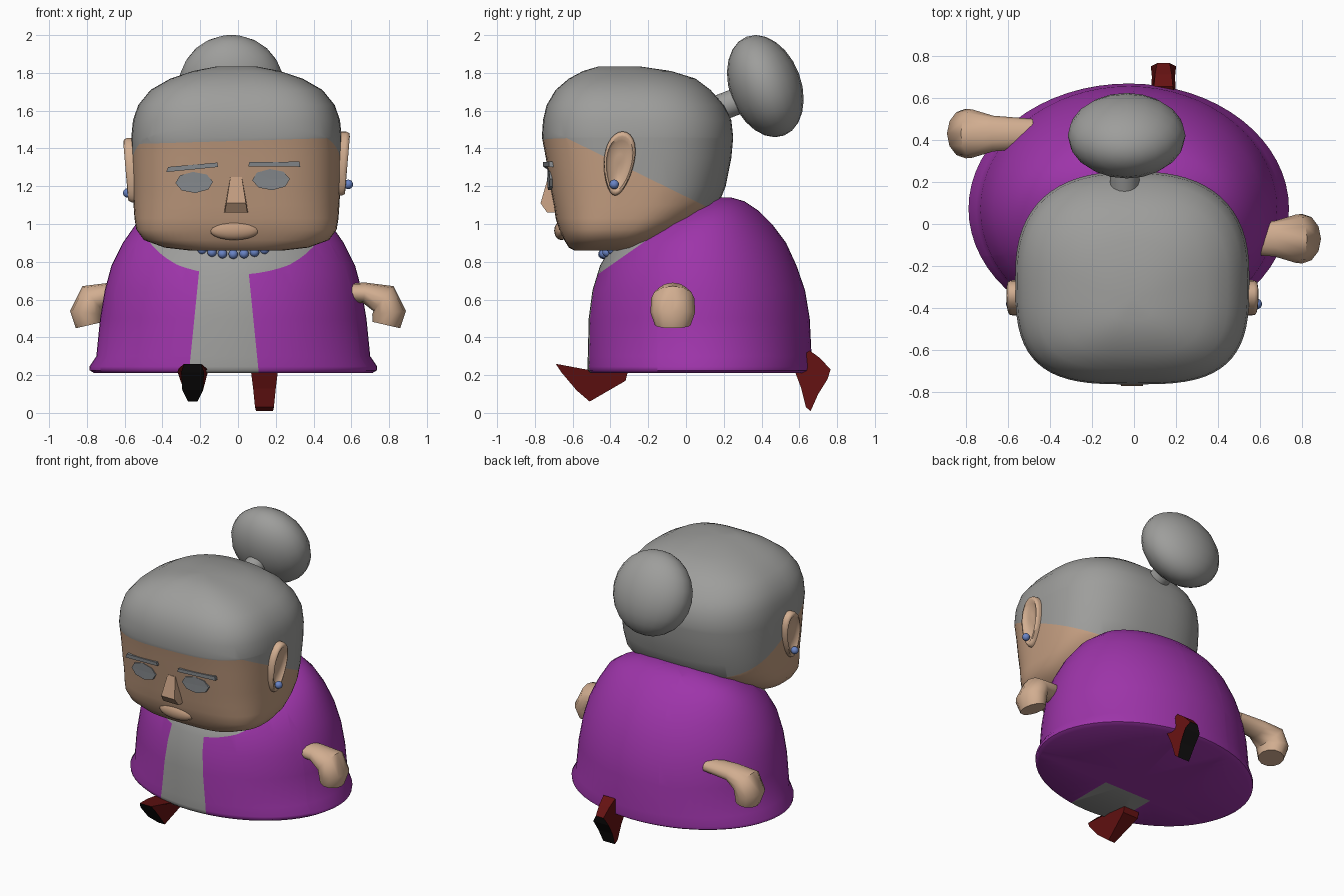
import bpy, bmesh
from math import sin, cos, pi, radians
from mathutils import Vector

cube = bpy.data.objects.get("Cube")
if cube:
    bpy.data.objects.remove(cube)


def material(name, r, g, b):
    m = bpy.data.materials.new(name)
    m.use_nodes = True
    m.diffuse_color = (r, g, b, 1)
    bsdf = next(n for n in m.node_tree.nodes if n.type == 'BSDF_PRINCIPLED')
    bsdf.inputs["Base Color"].default_value = (r, g, b, 1)
    bsdf.inputs["Roughness"].default_value = 0.8
    return m


GREY = material("soft grey", .34, .34, .33)
PURPLE = material("purple", .34, .035, .40)
FACE = material("face skin", .54, .335, .215)
SKIN = material("light skin", .64, .42, .28)
EYE = material("slate grey", .23, .245, .26)
BLUE = material("bead blue", .14, .23, .56)
RED = material("dark red", .13, .006, .006)
BLACK = material("sole black", .006, .005, .005)


def finish(ob, mats, smooth):
    for m in mats:
        ob.data.materials.append(m)
    bpy.ops.object.select_all(action='DESELECT')
    ob.select_set(True)
    bpy.context.view_layer.objects.active = ob
    if smooth:
        bpy.ops.object.shade_smooth_by_angle(angle=radians(smooth))
    return ob


def skin(name, rings, mats, smooth=50, cuts=(), rule=None):
    """Join rings of points into a closed skin, cut it by planes, colour it by a rule."""
    bm = bmesh.new()
    loops = [[bm.verts.new(p) for p in ring] for ring in rings]
    n = len(loops[0])
    for a, b in zip(loops, loops[1:]):
        for i in range(n):
            j = (i + 1) % n
            bm.faces.new((a[i], a[j], b[j], b[i]))
    for loop in (loops[0], loops[-1]):
        pole = bm.verts.new(sum((v.co for v in loop), Vector()) / n)
        for i in range(n):
            bm.faces.new((loop[i], loop[(i + 1) % n], pole))
    for co, no in cuts:
        bmesh.ops.bisect_plane(bm, geom=bm.verts[:] + bm.edges[:] + bm.faces[:],
                               dist=1e-5, plane_co=co, plane_no=no)
    bmesh.ops.recalc_face_normals(bm, faces=bm.faces[:])
    if rule:
        for f in bm.faces:
            f.material_index = rule(f.calc_center_median())
    mesh = bpy.data.meshes.new(name)
    bm.to_mesh(mesh)
    bm.free()
    ob = bpy.data.objects.new(name, mesh)
    bpy.context.collection.objects.link(ob)
    return finish(ob, mats, smooth)


def oval(cx, z, hx, front, back, nf=2.0, nb=2.0, count=64):
    """Horizontal rounded ring, with its own squareness at front and back."""
    pts = []
    for i in range(count):
        t = 2 * pi * i / count
        c, s = cos(t), sin(t)
        e = 2 / (nf if s < 0 else nb)
        x = abs(c) ** e * (1 if c > 0 else -1)
        y = abs(s) ** e * (1 if s > 0 else -1)
        pts.append(Vector((cx + hx * x, (front + back) / 2 + (back - front) / 2 * y, z)))
    return pts


def ball(name, loc, scale, mat, tilt=0, seg=16):
    bpy.ops.mesh.primitive_uv_sphere_add(segments=seg, ring_count=seg // 2 + 2,
                                         radius=1, location=loc, rotation=(tilt, 0, 0))
    ob = bpy.context.object
    ob.name = name
    ob.scale = scale
    return finish(ob, [mat], 60)


# Body: cardigan with a grey dress showing at the collar and down the front
body = [(.21, .735, -.505, .64), (.225, .76, -.52, .665), (.245, .762, -.522, .668),
        (.30, .725, -.52, .665), (.50, .705, -.515, .655), (.65, .68, -.495, .63),
        (.78, .645, -.455, .585), (.90, .585, -.385, .53), (1.0, .515, -.25, .455),
        (1.07, .42, -.1, .385), (1.12, .28, .04, .31), (1.14, .12, .12, .24)]


def dress(c):
    collar = c.z > 1.06 + .7 * c.y
    k = .1 * (c.z - .21)
    panel = c.y < -.15 and -.26 + k < c.x < .11 - k
    return 1 if collar or panel else 0


skin("cardigan_body", [oval(-.025, *r) for r in body], [PURPLE, GREY], 50,
     [((0, 0, 1.06), (0, -.7, 1)), ((-.26, 0, .21), (1, 0, -.1)),
      ((.11, 0, .21), (1, 0, .1)), ((0, -.15, 0), (0, 1, 0))], dress)

# Head: squarish at the face, rounder behind, with hair over the top and back
head = [(.86, .25, -.59, -.25), (.875, .38, -.62, -.18), (.915, .49, -.645, -.1),
        (.97, .53, -.672, 0), (1.03, .54, -.69, .1), (1.10, .545, -.70, .17),
        (1.2, .55, -.72, .21), (1.35, .555, -.742, .24), (1.46, .557, -.763, .25),
        (1.55, .548, -.757, .24), (1.63, .52, -.738, .2), (1.71, .455, -.69, .13),
        (1.77, .35, -.62, .05), (1.81, .23, -.545, -.08), (1.835, .1, -.46, -.25)]
skin("head", [oval(-.008, *r, 3.2, 2.5) for r in head], [FACE, GREY], 60,
     [((0, 0, 1.44), (-.03, 0, 1)), ((0, 0, 1.145), (0, .49, 1))],
     lambda c: 1 if c.z > 1.44 + .03 * c.x or c.z > 1.145 - .49 * c.y else 0)
ball("lips", (-.02, -.66, .965), (.13, .038, .05), FACE)

# Hair bun on its short stem
ball("hair_bun", (-.035, .42, 1.73), (.28, .19, .28), GREY, .36, 20)
axis = Vector((0, .935, .355))
up = Vector((0, -.355, .935))
skin("bun_stem", [[Vector((-.045, .1, 1.585)) + axis * d
                   + .07 * (Vector((cos(t), 0, 0)) + up * sin(t))
                   for t in (2 * pi * i / 16 for i in range(16))]
                  for d in (0, .25)], [GREY])

# Nose
skin("nose", [[(-.01 - w, y, z), (-.01 + w, y, z), (-.01 + w * 1.1, -.66, z),
               (-.01 - w * 1.1, -.66, z)]
              for z, w, y in ((1.06, .06, -.735), (1.11, .052, -.77), (1.25, .03, -.73))],
     [FACE], 0)


# Eyes and brows follow the curve of the face
def plate(name, outline, front, bend):
    skin(name, [[(x, front + bend * x * x + d, z) for x, z in outline] for d in (0, .05)],
         [EYE], 0)


for side, cx, cz in (("left", .175, 1.235), ("right", -.232, 1.22)):
    plate(side + "_eye", [(cx + .1 * cos(t), cz + .056 * sin(t))
                          for t in (pi * (i + .08) / 4 for i in range(8))], -.736, .2)
plate("left_brow", [(.06, 1.328), (.055, 1.305), (.33, 1.303), (.325, 1.33)], -.757, .3)
plate("right_brow", [(-.11, 1.325), (-.105, 1.302), (-.38, 1.275), (-.37, 1.302)], -.757, .3)

# Ears with a raised rim, earrings and hands on both sides
hand = [(.48, .64, .045, .07), (.67, .635, .055, .085), (.77, .605, .085, .115),
        (.80, .53, .09, .118), (.785, .465, .075, .095)]
for side, s, drop, out, hand_y in (("left", 1, 0, 0, -.07), ("right", -1, .035, .015, .43)):
    rings = []
    for k, x in ((1, .5), (1, .56), (.95, .577), (.84, .58), (.72, .562), (.3, .556)):
        ring = []
        for i in range(28):
            t = 2 * pi * i / 28
            ring.append((s * (x + out + .012 * cos(t)),
                         -.335 - .02 * (1 - k * cos(t)) + .08 * k * sin(t) * (1 + .22 * cos(t)),
                         1.32 - drop + .17 * k * cos(t)))
        rings.append(ring)
    skin(side + "_ear", rings, [SKIN], 60)
    ball(side + "_earring", (s * .584, -.38, 1.21 - drop * 1.3), [.025] * 3, BLUE)
    rings = []
    for i, (x, z, r, ry) in enumerate(hand):
        a, b = hand[max(i - 1, 0)], hand[min(i + 1, len(hand) - 1)]
        d = Vector((b[0] - a[0], b[1] - a[1])).normalized()
        rings.append([(s * (x - d.y * r * sin(t)), hand_y + ry * cos(t), z + d.x * r * sin(t))
                      for t in (2 * pi * j / 12 for j in range(12))])
    skin(side + "_hand", rings, [SKIN], 50)

# Necklace resting on the collar
for i in range(17):
    a = (i - 8) * .18
    ball("necklace_bead", (-.025 + .32 * sin(a), -.095 - .345 * cos(a),
                           .84 + .17 * (1 - cos(a))), [.025] * 3, BLUE, 0, 12)


# Shoes: side profile with a half width at each point; listed sole edges are black
def shoe(name, cx, profile, sole):
    bm = bmesh.new()
    a, b = ([bm.verts.new((cx + k * w, y, z)) for y, z, w in profile] for k in (-1, 1))
    bm.faces.new(a)
    bm.faces.new(b[::-1])
    for i in range(len(a)):
        j = (i + 1) % len(a)
        bm.faces.new((a[i], b[i], b[j], a[j])).material_index = int(i in sole)
    bmesh.ops.recalc_face_normals(bm, faces=bm.faces[:])
    mesh = bpy.data.meshes.new(name)
    bm.to_mesh(mesh)
    bm.free()
    ob = bpy.data.objects.new(name, mesh)
    bpy.context.collection.objects.link(ob)
    finish(ob, [RED, BLACK], 0)


shoe("right_shoe", -.24, [(-.69, .26, .045), (-.66, .215, .06), (-.58, .12, .055),
                          (-.51, .06, .025), (-.32, .17, .06), (-.31, .21, .06),
                          (-.45, .215, .08), (-.56, .235, .075)], (0, 1, 2))
shoe("left_shoe", .14, [(.655, .33, .045), (.71, .29, .04), (.765, .23, .03),
                        (.75, .18, .06), (.70, .10, .055), (.66, .01, .045),
                        (.635, .03, .05), (.61, .13, .06), (.58, .21, .07),
                        (.58, .28, .06)], (2, 3, 4))
